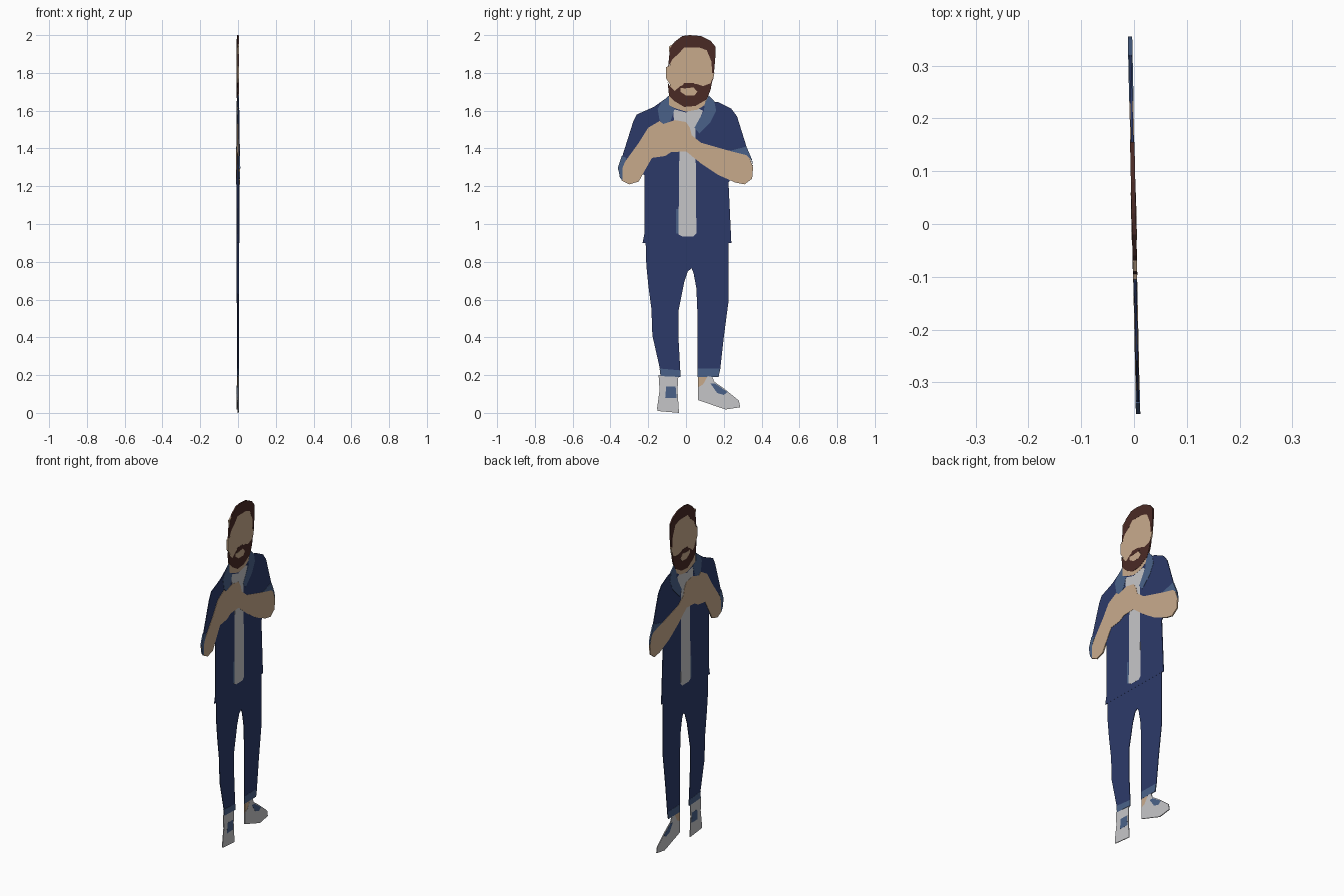
import bpy, bmesh

# Flat cut-out figure standing in a slightly turned y-z plane
TURN = -0.0215          # x offset per unit of y
BASE, STEP = 0.0018, 0.0004   # half thickness of the lowest layer, added per layer


def material(name, rgb):
    m = bpy.data.materials.new(name)
    m.diffuse_color = (*rgb, 1)
    return m


navy = material("navy denim", (0.025, 0.042, 0.141))
steel = material("steel blue", (0.069, 0.122, 0.250))
skin = material("skin", (0.578, 0.402, 0.262))
brown = material("dark brown hair", (0.069, 0.023, 0.018))
grey = material("light grey", (0.558, 0.558, 0.578))


def plate(name, mat, layer, outline):
    """Thin plate from an outline of (y, z) points in hundredths of a unit."""
    half = BASE + STEP * layer
    bm = bmesh.new()
    vs = [bm.verts.new((TURN * y / 100 - half, y / 100, z / 100)) for y, z in outline]
    face = bm.faces.new(vs)
    ext = bmesh.ops.extrude_face_region(bm, geom=[face], use_keep_orig=True)
    top = [v for v in ext["geom"] if isinstance(v, bmesh.types.BMVert)]
    bmesh.ops.translate(bm, verts=top, vec=(2 * half, 0, 0))
    bmesh.ops.recalc_face_normals(bm, faces=bm.faces)
    me = bpy.data.meshes.new(name)
    bm.to_mesh(me)
    bm.free()
    me.materials.append(mat)
    ob = bpy.data.objects.new(name, me)
    bpy.context.collection.objects.link(ob)


# Clothes
plate("trousers", navy, 0, [
    (-21.5, 95), (-21, 78), (-20, 68), (-18.3, 55), (-17.8, 41), (-13.5, 22),
    (-3, 22), (-4, 40), (-4, 54), (-1, 69), (1, 75), (3, 76.5), (4, 74),
    (5.5, 66), (6, 54), (6, 22), (18, 22), (20, 40), (22.5, 59), (22.5, 95)])
plate("jacket", navy, 1, [
    (-10, 167), (-17, 162), (-26, 158), (-28, 154), (-34, 135), (-36, 129),
    (-22, 126), (-22, 95), (-23, 90), (24, 90), (22.5, 122), (33, 138), (32, 141),
    (27, 157), (24, 161), (17, 164.5), (12, 165)])
plate("shirt", grey, 2, [
    (-7, 161), (-6, 152), (-3.5, 140), (-4, 94.5), (-2, 93.5), (4, 93.5), (5.5, 95),
    (5, 150), (9, 160), (5, 162), (0, 159)])
plate("shirt_edge", steel, 2, [(-5.2, 108), (-4, 108), (-4, 95), (-5.2, 95)])

# Neck and collar
plate("neck", skin, 3, [
    (-9, 169), (-9.5, 163), (-5, 161), (0, 159.5), (6, 160.5), (10, 163), (11, 168)])
plate("collar_left", steel, 4, [
    (-9, 168), (-13, 164.5), (-15, 161), (-14, 155), (-11, 152), (-8, 155), (-6, 161), (-9, 163)])
plate("collar_right", steel, 4, [
    (12, 168), (15, 165), (16, 160), (13, 154), (7, 148), (4.5, 151), (9.5, 160), (10, 164)])

# Crossed forearms with hands, and rolled sleeves
plate("forearms_and_hands", skin, 5, [
    (-33, 132), (-25, 143), (-20, 151), (-14, 154.5), (-12, 153), (-6, 155), (0, 154),
    (2, 151), (3, 147), (8, 143), (22, 139), (33, 137), (35.5, 130), (35, 124),
    (31, 121), (26, 122), (17, 126), (8, 132), (0, 138.5), (-8, 138), (-11, 136),
    (-18, 135), (-22, 128), (-25, 122.5), (-30, 121), (-34, 123), (-36, 129)])
plate("sleeve_cuff_left", steel, 6, [
    (-36, 130), (-34, 136), (-31.5, 135), (-33.5, 130), (-33.5, 123), (-35, 124.5)])
plate("sleeve_cuff_right", steel, 6, [
    (23, 138.7), (32, 141), (35, 134), (35.5, 130), (34.5, 134), (32, 136.5)])

# Head: face, hair, beard
plate("face", skin, 5, [
    (-9, 194), (-8.5, 184), (-10.5, 183), (-10.5, 177), (-8.5, 174), (-8, 169),
    (-2, 164), (6, 164), (12, 171), (14.5, 177), (15, 180), (14, 183), (14, 192), (8, 197), (-4, 197)])
plate("hair", brown, 6, [
    (-9.5, 183), (-8.5, 193), (-6, 196.5), (-2, 199.5), (2, 200), (8, 199.5), (13, 197),
    (15.5, 194), (15.5, 188), (14.8, 180), (13.8, 180), (13.5, 186), (11, 192),
    (7, 193.5), (-1, 193.5), (-4, 190), (-7, 187.5)])
plate("beard", brown, 6, [
    (-9.7, 175), (-9, 168), (-6, 165), (-1, 162), (5, 162.5), (11, 166), (13, 171),
    (14.3, 178), (13, 174.5), (9, 173), (6, 174), (1, 174.5), (-3, 173), (-6, 170.5), (-8.5, 173)])
plate("moustache", brown, 7, [(-2, 173), (-1, 174.7), (4, 174.7), (5.5, 173), (3, 172), (0, 172.3)])
plate("lips_and_chin", skin, 8, [(-3, 172), (-0.5, 171.8), (4, 172.3), (6, 170), (4.5, 168), (0, 168), (-3, 170)])

# Ankles, turn-ups and shoes
plate("ankle", skin, 1, [(6.3, 20), (12, 20), (12, 13), (6.3, 13)])
plate("turn_up_left", steel, 2, [(-14, 23.5), (-3, 22.5), (-3, 19), (-13.5, 19.5)])
plate("turn_up_right", steel, 2, [(6, 23.5), (18, 23.5), (17.3, 19), (6, 19)])
plate("shoe_left", grey, 1, [
    (-14.5, 20), (-4, 20), (-4.5, 12), (-3.7, 0), (-15, 1), (-15.3, 2.5), (-14, 12)])
plate("laces_left", steel, 2, [(-10.5, 14), (-5.5, 14), (-5, 8), (-11, 8)])
plate("shoe_right", grey, 2, [
    (11.5, 19.5), (14, 19), (15, 16.5), (20, 13), (28, 6.5), (28.7, 3), (21, 1.8),
    (6.3, 6.8), (6.3, 13.5), (9, 15)])
plate("laces_right", steel, 3, [(13, 15.5), (15.5, 15.5), (22, 11), (20, 9.5), (16.5, 10.5)])
